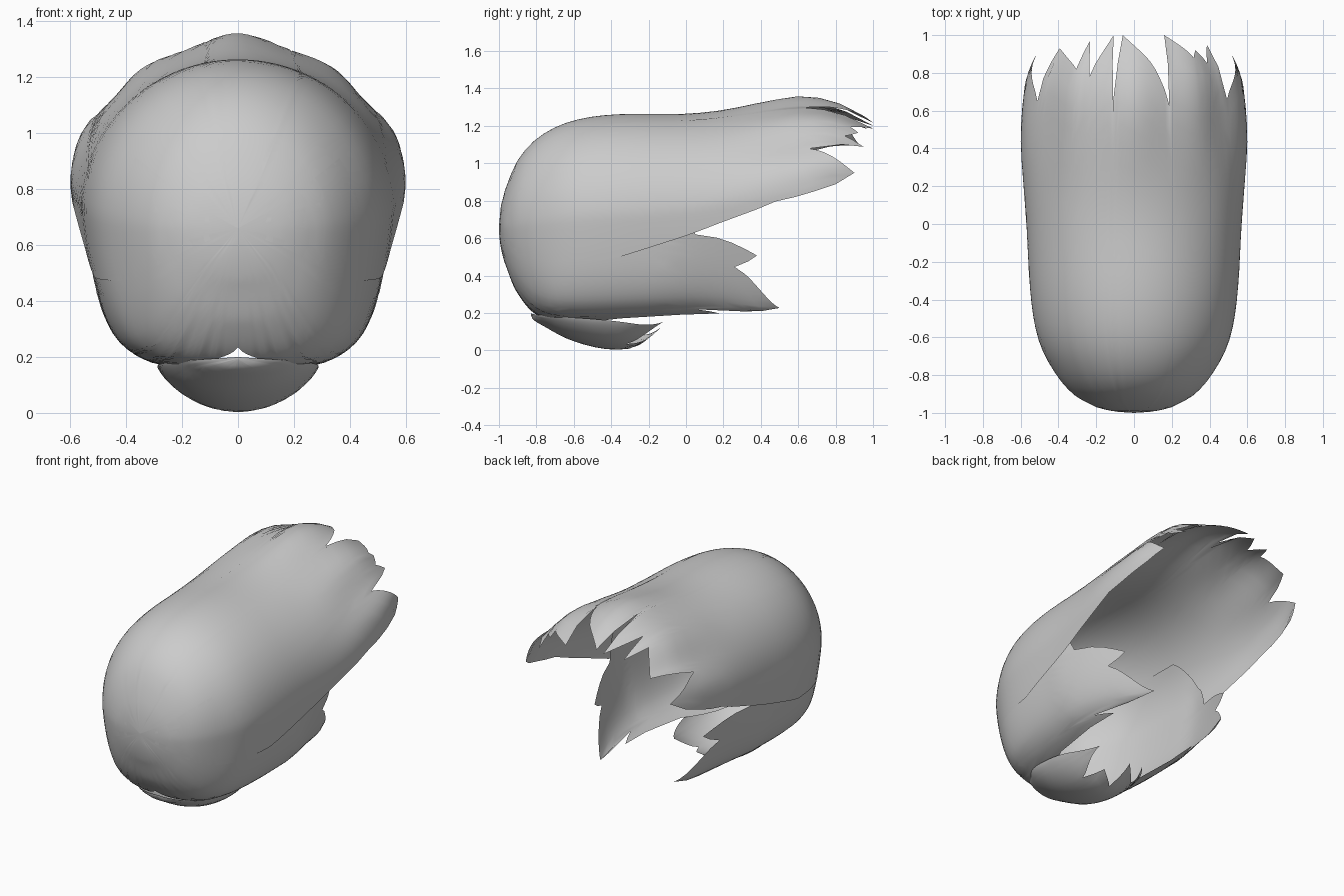
import bpy, bmesh, math

if "Cube" in bpy.data.objects:
    bpy.data.objects.remove(bpy.data.objects["Cube"])

# Shell sections along the depth: y, top z, bottom z, widest z, half width
SECT = [(-1, .66, .66, .66, 0), (-.97, .85, .47, .66, .2), (-.91, 1.0, .32, .67, .31),
        (-.8, 1.13, .19, .68, .41), (-.63, 1.22, .155, .70, .50), (-.4, 1.26, .15, .72, .545),
        (0, 1.265, .16, .75, .57), (.2, 1.285, .15, .78, .585), (.45, 1.33, .12, .81, .605),
        (.62, 1.35, .2, .84, .60), (.8, 1.32, .3, .90, .57), (1, 1.22, .4, .93, .47)]
# Sections of the lower cup: y, bottom z, rim z, half width
CUP = [(-.83, .19, .2, 0), (-.78, .14, .19, .17), (-.63, .06, .18, .27), (-.45, .01, .17, .29),
       (-.3, .01, .17, .28), (-.2, .06, .165, .25), (-.12, .13, .165, .2)]
# Jagged rear outlines: angle from the top (degrees), depth y; tips and notches
CAP_EDGE = [(-100, .8), (-93, .9), (-70, .65), (-62, .93), (-38, .82), (-33, .97), (-28, .78),
            (-15, 1), (-12, .65), (-8, 1), (13, .82), (21, .63), (23, 1), (42, .88), (46, .92),
            (54, .85), (62, .95), (67, .66), (93, .9), (100, .8)]
SIDE_EDGE = [(60, -.2), (85, -.05), (103, .05), (114, .38), (119, .26), (138, .5), (141, .05),
             (144, .18), (150, -.35), (162, -.7), (170, -.81), (180, -.85)]
CUP_EDGE = [(-85, -.5), (-58, -.14), (-48, -.3), (-22, -.13), (-8, -.28), (15, -.2),
            (28, -.32), (58, -.12), (85, -.5)]


def sample(table, y):
    """Interpolate a table row at y; the first span is round like a dome."""
    y = min(max(y, table[0][0]), table[-1][0])
    for i in range(len(table) - 1):
        a, b = table[i], table[i + 1]
        if y <= b[0]:
            f = (y - a[0]) / (b[0] - a[0])
            if i == 0:
                return [p + (q - p) * math.sqrt(f) for p, q in zip(a[1:], b[1:])]
            p0, p3 = table[i - 1], table[min(i + 2, len(table) - 1)]
            out = []
            for k in range(1, len(a)):
                h = b[0] - a[0]
                m1 = (b[k] - p0[k]) / (b[0] - p0[0]) * h if i > 1 else b[k] - a[k]
                m2 = (p3[k] - a[k]) / (p3[0] - a[0]) * h
                out.append((2*f**3 - 3*f*f + 1)*a[k] + (f**3 - 2*f*f + f)*m1
                           + (3*f*f - 2*f**3)*b[k] + (f**3 - f*f)*m2)
            return out


def ramp(y, a, b):
    return min(1, max(0, (y - a) / (b - a)))


def columns(edge, step=3):
    """Split a jagged outline into columns (angle, end y)."""
    cols = [edge[0]]
    for (a, ya), (b, yb) in zip(edge, edge[1:]):
        n = max(2, math.ceil((b - a) / step))
        for j in range(1, n + 1):
            f = j / n
            g = f ** .75 if yb > ya else 1 - (1 - f) ** .75
            cols.append((a + (b - a) * f, ya + (yb - ya) * g))
    return cols


def sheet(name, cols, y0, place, rows=26):
    """Grid surface from the front pole to the jagged rear outline."""
    bm = bmesh.new()
    grid = []
    for ang, end in cols:
        grid.append([bm.verts.new(place(ang, y0 + (end - y0) * (r / rows) ** 1.6))
                     for r in range(rows + 1)])
    for c0, c1 in zip(grid, grid[1:]):
        for r in range(rows):
            bm.faces.new((c0[r], c0[r + 1], c1[r + 1], c1[r]))
    bmesh.ops.remove_doubles(bm, verts=bm.verts, dist=1e-4)
    bmesh.ops.recalc_face_normals(bm, faces=bm.faces)
    me = bpy.data.meshes.new(name)
    bm.to_mesh(me)
    bm.free()
    ob = bpy.data.objects.new(name, me)
    bpy.context.collection.objects.link(ob)
    for p in me.polygons:
        p.use_smooth = True
    return ob


def shell_point(ang, y, scale=1.0):
    # round above (peaked toward the back), boxy below
    zt, zb, zc, w = sample(SECT, y)
    t = math.radians(ang)
    s, c = math.sin(t), math.cos(t)
    n = 2 - .3 * ramp(y, 0, .5) if c >= 0 else 2 + 1.6 * ramp(-c, 0, .7) * ramp(y, -1, -.7)
    r = (abs(s) ** n + abs(c) ** n) ** (-1 / n)
    h = (zt - zc) * scale if c >= 0 else zc - zb
    narrow = 1 - .08 * max(0, -c)
    return w * s * r * narrow * scale, y, zc + h * c * r


def cap_point(ang, y):
    # lower edge climbs toward the back; gentle lobes near the tips
    limit = 113 - 22 * ramp(y, -.4, .5)
    lobe = .015 * ramp(y, .2, .6) * math.cos(math.radians(ang * 9))
    x, y, z = shell_point(ang * limit / 100, y)
    return x * (1 + lobe), y, .8 + (z - .8) * (1 + lobe)


def side_point(ang, y):
    # tucked slightly under the cap, tips curling inward
    x, y, z = shell_point(ang, y, 1 - .02 * ramp(y, -.8, -.2))
    return x * (1 - .4 * ramp(y, -.1, .5) ** 1.3), y, z


def cup_point(ang, y):
    zb, zr, w = sample(CUP, y)
    t = math.radians(ang)
    return w * math.sin(t), y, zr - (zr - zb) * math.cos(t) ** 1.5


# upper shell with long rear spikes
sheet("upper_shell", columns(CAP_EDGE), -1, cap_point)
# side and lower front shell, both halves in one sheet
half = columns(SIDE_EDGE)
sheet("side_shell", half + [(360 - a, y) for a, y in reversed(half[:-1])], -1, side_point)
# small cup below
sheet("lower_cup", columns(CUP_EDGE), -.83, cup_point, 14)
